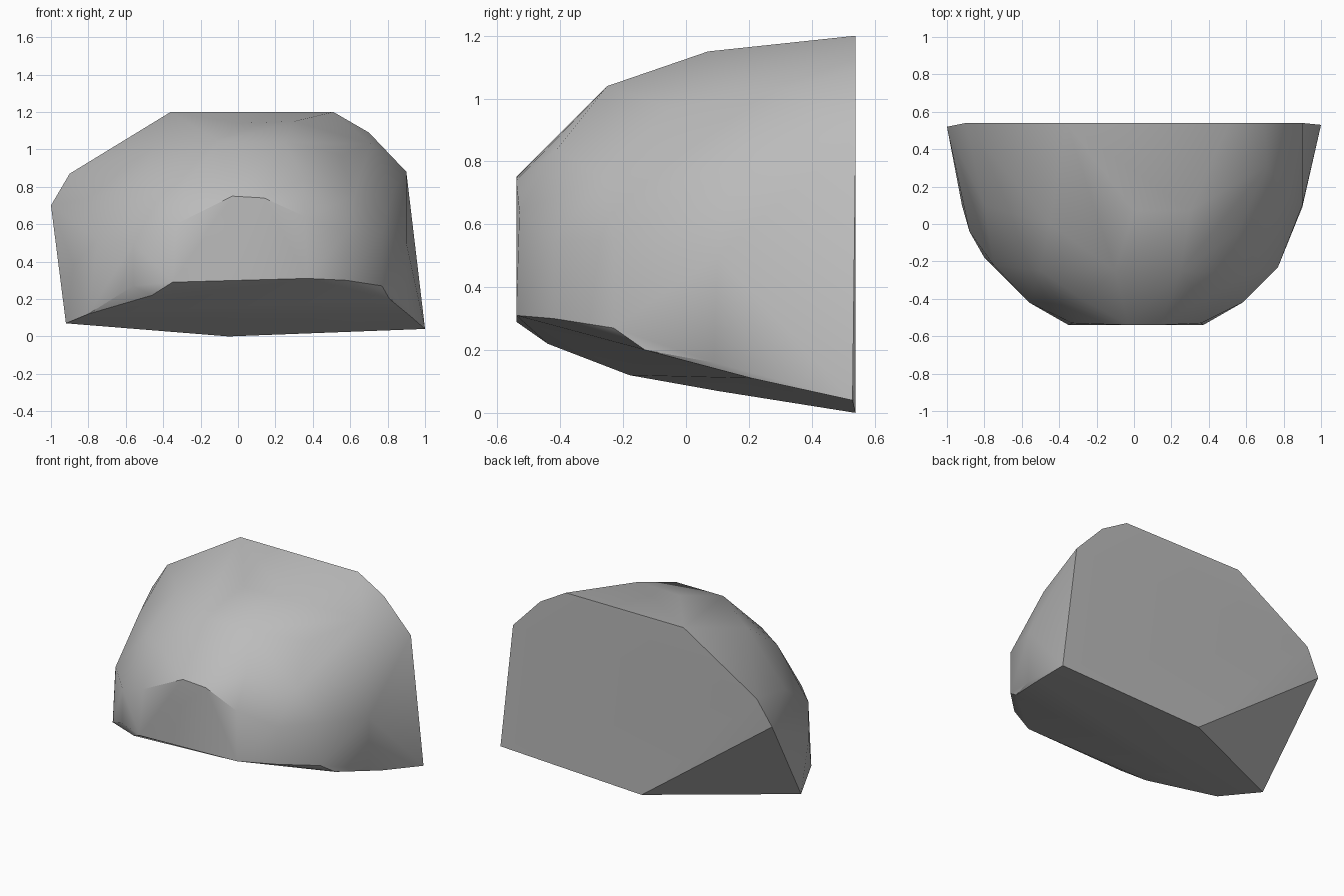
import bpy
import bmesh
import math

# Remove the default cube only
cube = bpy.data.objects.get("Cube")
if cube:
    bpy.data.objects.remove(cube, do_unlink=True)


def make_material(name, colour):
    mat = bpy.data.materials.new(name)
    mat.use_nodes = True
    mat.diffuse_color = colour
    mat.node_tree.nodes["Principled BSDF"].inputs["Base Color"].default_value = colour
    return mat


def make_hull(name, points, material, crease_degrees):
    """Wrap a convex skin around the corner points and merge its flat facets."""
    bm = bmesh.new()
    for point in points:
        bm.verts.new(point)
    result = bmesh.ops.convex_hull(bm, input=bm.verts)
    unused = {v for v in result["geom_interior"] + result["geom_unused"]
              if isinstance(v, bmesh.types.BMVert)}
    bmesh.ops.delete(bm, geom=list(unused), context="VERTS")
    bmesh.ops.dissolve_limit(bm, angle_limit=math.radians(3),
                             verts=bm.verts, edges=bm.edges)
    bmesh.ops.recalc_face_normals(bm, faces=bm.faces)
    mesh = bpy.data.meshes.new(name)
    bm.to_mesh(mesh)
    bm.free()
    mesh.materials.append(material)
    obj = bpy.data.objects.new(name, mesh)
    bpy.context.collection.objects.link(obj)
    bpy.ops.object.select_all(action="DESELECT")
    obj.select_set(True)
    bpy.context.view_layer.objects.active = obj
    bpy.ops.object.shade_smooth_by_angle(angle=math.radians(crease_degrees))
    return obj


# Flat split face at the back, as an x/z outline
BACK_Y = 0.54
split_outline = [(-0.05, 0), (0.9, 0.88), (0.7, 1.09), (0.51, 1.2),
                 (-0.36, 1.2), (-0.9, 0.87)]
split_face = [(x, BACK_Y, z) for x, z in split_outline]
split_face += [(-1, 0.52, 0.7), (1, 0.53, 0.04)]

# Rim of the sloping underside, from the right end round the front
underside_rim = [
    (0.92, 0.21, 0.11), (0.9, 0.09, 0.16), (0.81, -0.13, 0.2),
    (0.77, -0.23, 0.27), (0.58, -0.42, 0.3), (0.37, -0.54, 0.31),
    (-0.35, -0.54, 0.29), (-0.46, -0.44, 0.22), (-0.8, -0.18, 0.12),
    (-0.92, 0.1, 0.07),
]

# Steep sides and the flat front facet
sides = [
    (0.9, 0.1, 0.5), (0.77, -0.23, 0.55), (0.58, -0.42, 0.55),
    (0.36, -0.53, 0.64), (0.14, -0.54, 0.74), (-0.03, -0.54, 0.75),
    (-0.33, -0.53, 0.6), (-0.56, -0.42, 0.27), (-0.56, -0.42, 0.5),
    (-0.75, -0.22, 0.52), (-0.88, -0.04, 0.38), (-0.8, 0.1, 0.74),
]

# Rounded shoulder and crown
crown = [
    (0.83, 0.15, 0.78), (0.62, -0.27, 0.75), (0.35, -0.41, 0.84),
    (-0.28, -0.4, 0.82), (-0.5, -0.25, 0.82), (-0.45, 0, 1.02),
    (-0.1, -0.25, 1.04), (0.25, -0.25, 1.04), (0.55, -0.05, 0.97),
    (0.71, 0.31, 1.03), (0, 0.07, 1.14), (0.3, 0.07, 1.15),
]

stone_grey = make_material("stone grey", (0.5, 0.5, 0.5, 1))
make_hull("boulder", split_face + underside_rim + sides + crown, stone_grey, 30)
